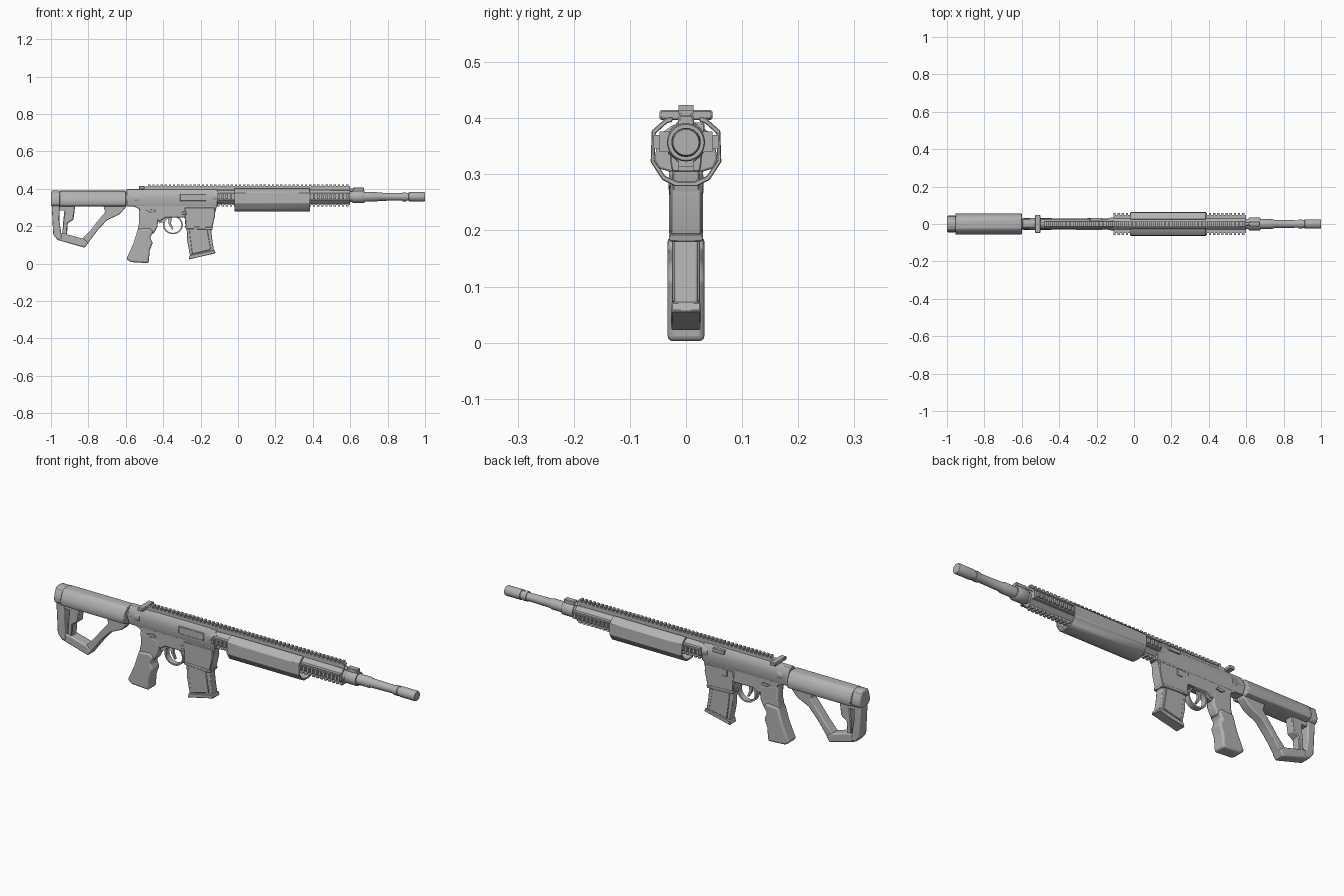
import bpy, bmesh, math

if "Cube" in bpy.data.objects:
    bpy.data.objects.remove(bpy.data.objects["Cube"])

grey = bpy.data.materials.new("plain_grey")
grey.use_nodes = True
grey.diffuse_color = (0.45, 0.45, 0.45, 1)
grey.node_tree.nodes["Principled BSDF"].inputs["Base Color"].default_value = (0.45, 0.45, 0.45, 1)
AXIS_Z = 0.357


def finish(bm, name, bevel=0, segments=1):
    bmesh.ops.recalc_face_normals(bm, faces=bm.faces)
    mesh = bpy.data.meshes.new(name)
    bm.to_mesh(mesh)
    bm.free()
    mesh.materials.append(grey)
    ob = bpy.data.objects.new(name, mesh)
    bpy.context.collection.objects.link(ob)
    if bevel:
        mod = ob.modifiers.new("edge", "BEVEL")
        mod.width, mod.segments, mod.limit_method = bevel, segments, "ANGLE"
    bpy.context.view_layer.objects.active = ob
    bpy.ops.object.select_all(action="DESELECT")
    ob.select_set(True)
    bpy.ops.object.shade_smooth_by_angle(angle=math.radians(35))
    return ob


def prism(name, pts, axis, a, b, bevel=0, segments=1):
    """Extrude a 2D profile along an axis from a to b."""
    place = {"x": lambda u, v, w: (w, u, v),
             "y": lambda u, v, w: (u, w, v),
             "z": lambda u, v, w: (u, v, w)}[axis]
    bm = bmesh.new()
    ends = [[bm.verts.new(place(u, v, w)) for u, v in pts] for w in (a, b)]
    for ring in ends:
        bm.faces.new(ring)
    for i in range(len(pts)):
        j = (i + 1) % len(pts)
        bm.faces.new((ends[0][i], ends[0][j], ends[1][j], ends[1][i]))
    return finish(bm, name, bevel, segments)


def slab(name, pts, half, bevel=0, segments=1):
    return prism(name, pts, "y", -half, half, bevel, segments)


def box(name, x, y, z, bevel=0):
    return prism(name, [(x[0], y[0]), (x[1], y[0]), (x[1], y[1]), (x[0], y[1])], "z", *z, bevel)


def mirrored(half):
    return half + [(-u, v) for u, v in reversed(half) if u]


def lathe(name, steps, z=AXIS_Z, sides=28):
    """Turn (x, radius) steps around the long axis."""
    bm = bmesh.new()
    rings = [[bm.verts.new((x, r * math.cos(math.tau * i / sides), z + r * math.sin(math.tau * i / sides)))
              for i in range(sides)] for x, r in steps]
    bm.faces.new(rings[0])
    bm.faces.new(rings[-1])
    for p, q in zip(rings, rings[1:]):
        for i in range(sides):
            j = (i + 1) % sides
            bm.faces.new((p[i], p[j], q[j], q[i]))
    return finish(bm, name)


def comb(x0, x1, base, root, tip, pitch=0.022):
    """Toothed rail profile."""
    pts = [(x1, base), (x0, base)]
    count = round((x1 - x0) / pitch)
    step = (x1 - x0) / count
    for i in range(count):
        x = x0 + i * step
        pts += [(x, tip), (x + step * .55, tip), (x + step * .55, root), (x + step, root)]
    return pts


# Stock: arched cheek body, butt, open frame
arch = mirrored([(0, .39), (.024, .388), (.04, .376), (.052, .35), (.056, .328), (.05, .311), (.03, .305)])
prism("stock_body", arch, "x", -.955, -.6, .004, 2)
prism("stock_rear_cap", [(u * .8, v) for u, v in arch], "x", -1, -.95, .008, 2)
slab("butt_plate", [(-1, .385), (-.955, .385), (-.955, .23), (-.94, .13), (-.965, .127), (-.988, .155)], .03, .006, 2)
slab("butt_inner_bar", [(-.925, .31), (-.87, .31), (-.88, .235), (-.91, .215), (-.915, .15), (-.94, .14), (-.935, .22)], .022, .004)
slab("slot_bridge", [(-.965, .31), (-.92, .31), (-.92, .285), (-.965, .285)], .022)
slab("stock_foot", [(-.968, .127), (-.82, .085), (-.8, .112), (-.825, .132), (-.92, .158), (-.965, .165)], .028, .006, 2)
slab("stock_strut", [(-.6, .33), (-.6, .3), (-.635, .262), (-.7, .232), (-.75, .178), (-.82, .085), (-.835, .13),
                     (-.79, .178), (-.74, .24), (-.71, .275), (-.72, .31)], .024, .005, 2)
lathe("buffer_tube", [(-.62, .03), (-.56, .03), (-.555, .033), (-.53, .033)], .35)

# Upper and lower receiver
upper = mirrored([(0, .398), (.014, .396), (.026, .378), (.03, .352), (.027, .315), (.024, .305)])
prism("upper_receiver", upper, "x", -.595, -.11, .002)
slab("lower_receiver", [(-.6, .325), (-.53, .292), (-.51, .24), (-.43, .232), (-.42, .225), (-.39, .245), (-.285, .245),
                        (-.28, .19), (-.14, .185), (-.125, .26), (-.115, .3), (-.115, .325)], .024, .003)
slab("magazine_well", [(-.285, .3), (-.28, .187), (-.14, .182), (-.122, .26), (-.125, .3)], .028, .003)
prism("magazine_well_lip", [(-.286, .2), (-.281, .186), (-.137, .18), (-.134, .194)], "y", -.03, .03, .002)
lathe("barrel_nut", [(-.14, .032), (-.1, .036)])

# Magazine
slab("magazine", [(-.275, .2), (-.145, .2), (-.138, .13), (-.128, .065), (-.255, .035), (-.272, .12)], .021, .004, 2)
for side in (-1, 1):
    slab_side = sorted((side * .018, side * .025))
    prism("magazine_side_panel", [(-.262, .19), (-.165, .19), (-.146, .075), (-.245, .05)], "y", *slab_side, .002)
slab("magazine_base", [(-.258, .045), (-.125, .073), (-.12, .055), (-.264, .022)], .027, .003)

# Pistol grip
slab("grip_neck", [(-.53, .29), (-.425, .26), (-.43, .2), (-.45, .16), (-.54, .165), (-.528, .22)], .025, .007, 2)
slab("grip", [(-.535, .185), (-.56, .105), (-.597, .025), (-.575, .008), (-.478, .002), (-.472, .07), (-.456, .11),
              (-.47, .14), (-.452, .17), (-.47, .19)], .033, .01, 3)

# Trigger and guard
bm = bmesh.new()
n, m = 32, 4
ring = [[bm.verts.new((-.348 + r * math.cos(math.tau * i / n), y, .207 + .95 * r * math.sin(math.tau * i / n)))
         for r, y in ((.053, -.014), (.053, .014), (.045, .014), (.045, -.014))] for i in range(n)]
for i in range(n):
    for k in range(m):
        p, q = ring[i], ring[(i + 1) % n]
        bm.faces.new((p[k], p[(k + 1) % m], q[(k + 1) % m], q[k]))
finish(bm, "trigger_guard")
slab("trigger", [(-.375, .25), (-.352, .25), (-.358, .215), (-.345, .185), (-.352, .182), (-.37, .21)], .006)
slab("guard_rear_web", [(-.435, .24), (-.38, .25), (-.393, .222), (-.42, .215)], .018)

# Controls and charging handle
box("charging_handle", (-.53, -.5), (-.047, .047), (.397, .415), .003)
box("charging_stem", (-.51, -.47), (-.012, .012), (.393, .412))
slab("selector_lever", [(-.49, .285), (-.45, .29), (-.44, .28), (-.47, .272)], .031, .001)
box("bolt_catch", (-.25, -.22), (.02, .031), (.265, .3), .002)
box("magazine_release", (-.3, -.275), (-.029, .02), (.262, .278), .002)
box("side_catch_front", (-.235, -.17), (.015, .033), (.372, .392), .002)
box("ejection_cover", (-.31, -.17), (-.032, -.02), (.335, .372), .002)

# Handguard core and rails
octagon = [(.038 * math.cos(math.tau * (i + .5) / 8), AXIS_Z + .038 * math.sin(math.tau * (i + .5) / 8)) for i in range(8)]
prism("handguard_core", octagon, "x", -.11, .6, .002)
prism("top_rail_foot", [(-.01, .385), (.01, .385), (.009, .414), (-.009, .414)], "x", -.48, .6)
slab("top_rail", comb(-.48, .6, .408, .414, .424), .013)
for side in (-1, 1):
    prism("side_rail", comb(-.11, .6, side * .03, side * .048, side * .058), "z", .346, .37)
    box("side_rail_foot", (-.11, .6), sorted((side * .03, side * .047)), (.34, .376))
slab("bottom_rail", comb(-.11, .6, .33, .314, .306), .013)

# Wrap-around hand grip cover, open at the top
outer = [(.024, .403), (.036, .4), (.061, .378), (.063, .322), (.042, .29), (.02, .279)]
inner = [(.014, .287), (.037, .297), (.056, .325), (.054, .373), (.034, .391), (.024, .394)]
loop = outer + [(-u, v) for u, v in reversed(outer)]
loop += [(-u, v) for u, v in reversed(inner)] + inner
prism("hand_cover", loop, "x", -.02, .385, .0015)

# Barrel, gas block, muzzle
lathe("barrel", [(.59, .027), (.64, .027), (.68, .026), (.74, .026), (.75, .022), (.86, .02), (.88, .02), (.88, .024),
                 (.9, .024), (.902, .021), (.912, .021), (.914, .025), (.995, .025), (1, .023)])
lathe("gas_block_ring", [(.613, .032), (.616, .034), (.674, .034), (.677, .032)])
box("gas_block_top", (.616, .674), (-.014, .014), (.37, .406), .003)
lathe("gas_tube", [(.58, .008), (.63, .008)], .392, 12)
